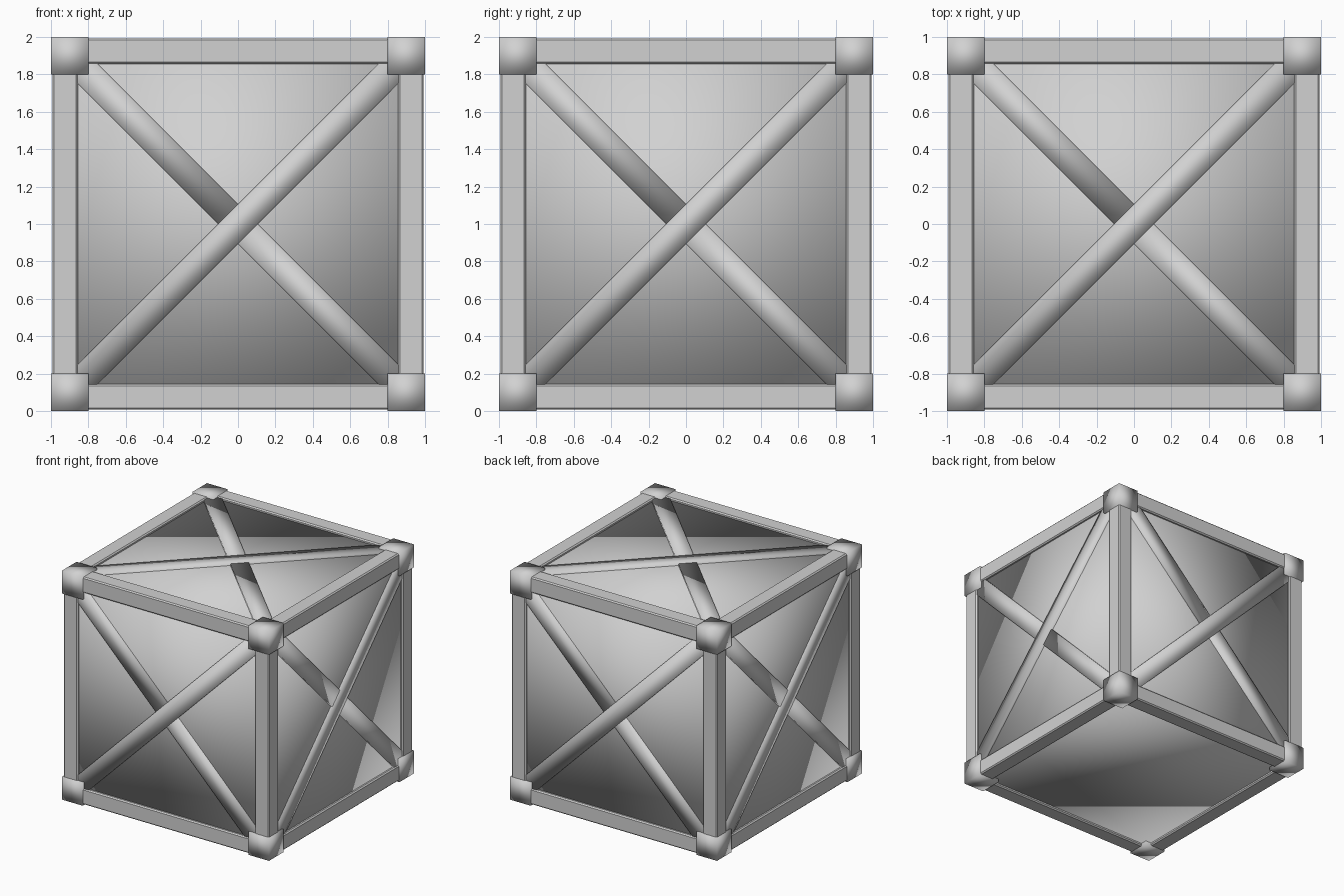
import bpy, bmesh, math
from mathutils import Matrix, Vector

if "Cube" in bpy.data.objects:
    bpy.data.objects.remove(bpy.data.objects["Cube"])

grey = bpy.data.materials.new("plain grey")
grey.diffuse_color = (0.64, 0.64, 0.64, 1)
grey.use_nodes = True
grey.node_tree.nodes["Principled BSDF"].inputs["Base Color"].default_value = grey.diffuse_color
CENTRE = Matrix.Translation((0, 0, 1))


def box(name, size, matrix, smooth=True, chamfer=0):
    """Box of a given size, placed in a frame centred on the crate."""
    bm = bmesh.new()
    bmesh.ops.create_cube(bm, size=1)
    bmesh.ops.scale(bm, vec=Vector(size), verts=bm.verts)
    if chamfer:
        bmesh.ops.bevel(bm, geom=bm.edges[:], offset=chamfer, segments=1,
                        affect='EDGES', profile=0.5)
    bmesh.ops.transform(bm, matrix=CENTRE @ matrix, verts=bm.verts)
    for f in bm.faces:
        f.smooth = smooth
    mesh = bpy.data.meshes.new(name)
    bm.to_mesh(mesh)
    bm.free()
    mesh.materials.append(grey)
    obj = bpy.data.objects.new(name, mesh)
    bpy.context.collection.objects.link(obj)
    return obj


# inner panelled body
P = 0.97
box("panel_body", (2 * P, 2 * P, 2 * P), Matrix())

# twelve frame beams, lightly chamfered
BEAM, EDGE = 0.138, 0.993
c = EDGE - BEAM / 2
for axis in range(3):
    for a in (-1, 1):
        for b in (-1, 1):
            size = [BEAM] * 3
            size[axis] = 1.7
            pos = [0, 0, 0]
            pos[(axis + 1) % 3] = a * c
            pos[(axis + 2) % 3] = b * c
            box("frame_beam", size, Matrix.Translation(pos), False, 0.01)

# eight corner caps
for x in (-0.9, 0.9):
    for y in (-0.9, 0.9):
        for z in (-0.9, 0.9):
            box("corner_cap", (0.2, 0.2, 0.2), Matrix.Translation((x, y, z)))

# crossed braces on the four sides and the top (built facing up, then turned)
W, L = 0.148, 1.27
INNER, OUTER = 0.93, 0.985
depth, mid = OUTER - INNER, (OUTER + INNER) / 2
half = L - W / 2
sides = [Matrix.Rotation(i * math.pi / 2, 4, 'Z') @ Matrix.Rotation(math.pi / 2, 4, 'X')
         for i in range(4)]
for face in sides + [Matrix()]:
    up = face @ Matrix.Translation((0, 0, mid))
    rising = up @ Matrix.Rotation(math.pi / 4, 4, 'Z')
    falling = up @ Matrix.Rotation(-math.pi / 4, 4, 'Z')
    box("long_brace", (2 * L, W, depth), rising)
    for s in (-1, 1):
        shift = Matrix.Translation((s * (W / 2 + half / 2), 0, 0))
        box("half_brace", (half, W, depth), falling @ shift)
